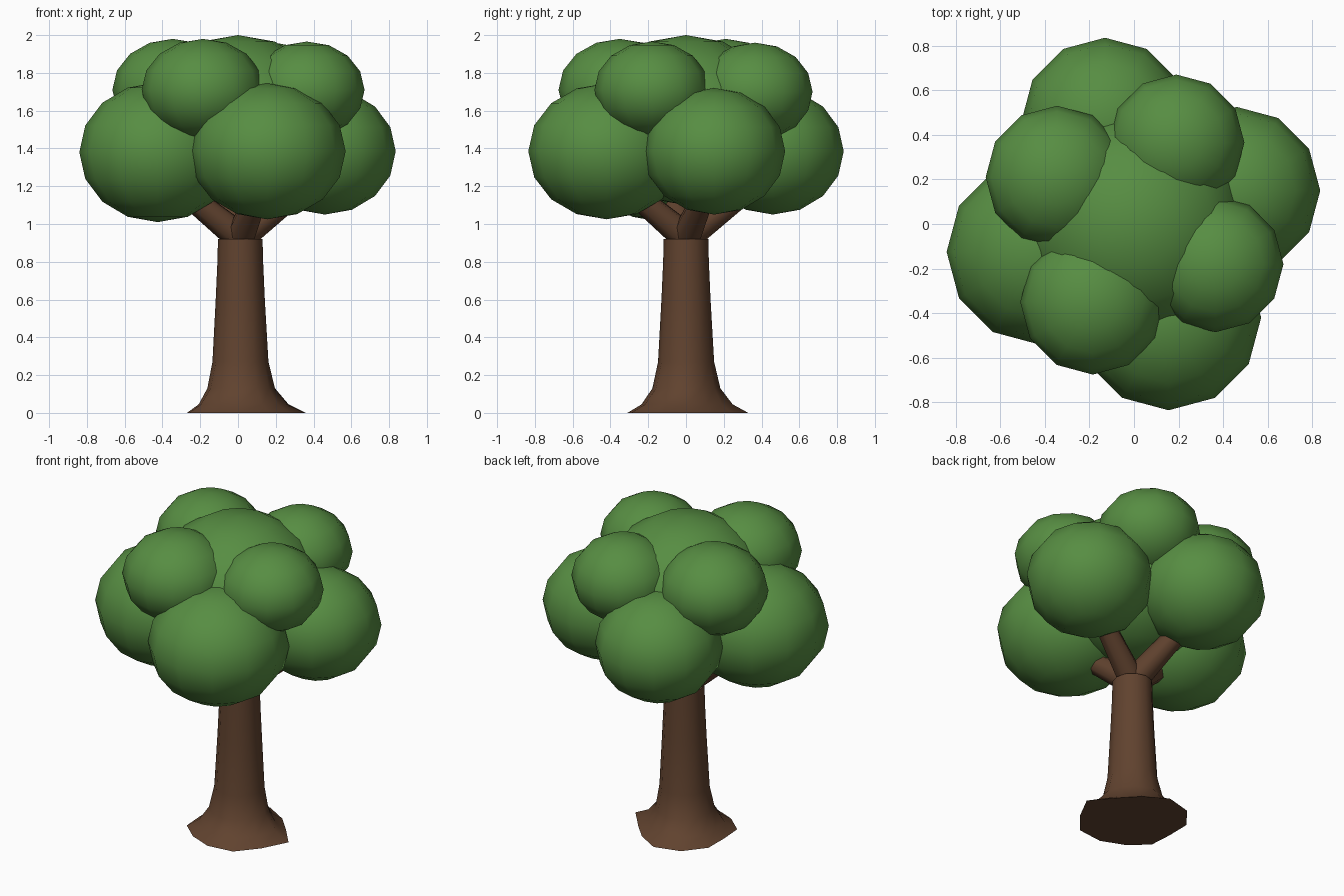
import bpy, bmesh, math
from mathutils import Vector

cube = bpy.data.objects.get("Cube")
if cube:
    bpy.data.objects.remove(cube, do_unlink=True)

SIDES = 12


def make_material(name, rgb):
    mat = bpy.data.materials.new(name)
    mat.use_nodes = True
    color = (*rgb, 1)
    mat.diffuse_color = color
    mat.node_tree.nodes["Principled BSDF"].inputs["Base Color"].default_value = color
    return mat


bark = make_material("bark_brown", (0.118, 0.055, 0.028))
leaf = make_material("leaf_green", (0.095, 0.268, 0.055))


def finish(name, bm, mat):
    bmesh.ops.recalc_face_normals(bm, faces=bm.faces)
    mesh = bpy.data.meshes.new(name)
    bm.to_mesh(mesh)
    bm.free()
    mesh.materials.append(mat)
    obj = bpy.data.objects.new(name, mesh)
    bpy.context.collection.objects.link(obj)
    bpy.ops.object.select_all(action="DESELECT")
    bpy.context.view_layer.objects.active = obj
    obj.select_set(True)
    bpy.ops.object.shade_smooth_by_angle(angle=math.radians(60))
    return obj


def leaf_clump(name, center, radius, height):
    bm = bmesh.new()
    bmesh.ops.create_uvsphere(bm, u_segments=SIDES, v_segments=8, radius=1)
    bmesh.ops.scale(bm, vec=(radius, radius, height), verts=bm.verts)
    bmesh.ops.translate(bm, vec=center, verts=bm.verts)
    finish(name, bm, leaf)


def branch(name, start, end, r_start, r_end):
    start, end = Vector(start), Vector(end)
    axis = end - start
    bm = bmesh.new()
    bmesh.ops.create_cone(bm, cap_ends=True, segments=8, radius1=r_start,
                          radius2=r_end, depth=axis.length)
    bmesh.ops.rotate(bm, verts=bm.verts, cent=(0, 0, 0),
                     matrix=axis.to_track_quat("Z", "Y").to_matrix())
    bmesh.ops.translate(bm, vec=(start + end) / 2, verts=bm.verts)
    finish(name, bm, bark)


# Trunk: stacked rings flaring into an uneven root foot
root_reach = [.36, .28, .285, .33, .33, .31, .27, .3, .29, .31, .335, .32]
# height, radius, share of the uneven root outline
profile = [(0, .31, 1), (.045, .235, .8), (.13, .178, .35), (.27, .148, .1),
           (.6, .13, 0), (.8, .121, 0), (.92, .118, 0)]
bm = bmesh.new()
rings = []
for z, radius, uneven in profile:
    ring = []
    for i, reach in enumerate(root_reach):
        a = math.tau * i / SIDES
        r = radius * (1 + uneven * (reach / .31 - 1))
        shift = .012 * (1 - uneven)
        ring.append(bm.verts.new((shift + r * math.cos(a), r * math.sin(a), z)))
    rings.append(ring)
for low, high in zip(rings, rings[1:]):
    for i in range(SIDES):
        j = (i + 1) % SIDES
        bm.faces.new((low[i], low[j], high[j], high[i]))
bm.faces.new(rings[0])
bm.faces.new(rings[-1])
finish("trunk", bm, bark)

# Lower leaf clumps, each held by a branch
lower = {
    "front": ((.155, -.42, 1.385), .415, .36),
    "left": ((.46, .15, 1.385), .375, .335),
    "back": ((-.13, .46, 1.385), .375, .335),
    "right": ((-.425, -.125, 1.38), .415, .37),
}
for side, (center, radius, height) in lower.items():
    leaf_clump(side + "_lower_leaves", center, radius, height)
    x, y, z = center
    branch(side + "_branch", (.01 + x * .06, y * .06, .95), (x, y, 1.28), .078, .05)

# Upper leaf clumps
upper = {
    "front": ((-.185, -.35, 1.71), .325, .27),
    "left": ((.365, -.18, 1.71), .305, .256),
    "back": ((.19, .365, 1.7), .305, .26),
    "right": ((-.345, .21, 1.71), .32, .27),
}
for side, clump in upper.items():
    leaf_clump(side + "_upper_leaves", *clump)

# Crown core
leaf_clump("crown_leaves", (0, 0, 1.55), .51, .45)
